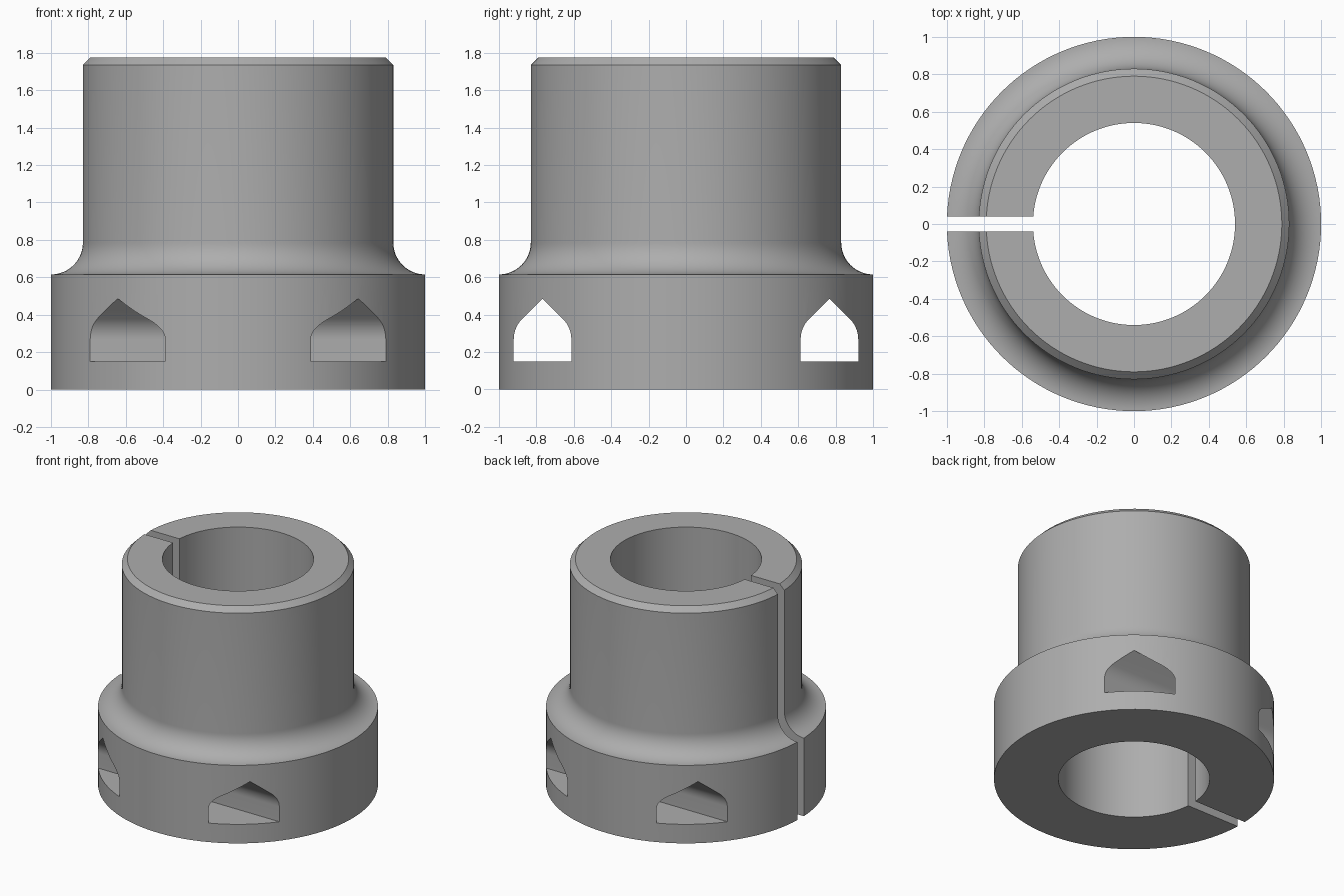
import bpy, bmesh
from math import sin, cos, pi, radians
from mathutils import Matrix, Vector

if "Cube" in bpy.data.objects:
    bpy.data.objects.remove(bpy.data.objects["Cube"])

SEGMENTS = 128
BORE, BODY, FLANGE = 0.54, 0.83, 1.0
FLANGE_TOP, TOP, CHAMFER = 0.615, 1.775, 0.04

grey = bpy.data.materials.new("plain grey")
grey.use_nodes = True
colour = (0.42, 0.42, 0.42, 1)
grey.diffuse_color = colour
grey.node_tree.nodes["Principled BSDF"].inputs["Base Color"].default_value = colour


def make_object(name, bm):
    bmesh.ops.recalc_face_normals(bm, faces=bm.faces)
    mesh = bpy.data.meshes.new(name)
    bm.to_mesh(mesh)
    bm.free()
    mesh.materials.append(grey)
    obj = bpy.data.objects.new(name, mesh)
    bpy.context.collection.objects.link(obj)
    return obj


def arc(cx, cy, r, start, end, steps):
    angles = [radians(start + (end - start) * i / steps) for i in range(steps + 1)]
    return [(cx + r * cos(a), cy + r * sin(a)) for a in angles]


def lathe(name, profile):
    bm = bmesh.new()
    verts = [bm.verts.new((r, 0, z)) for r, z in profile]
    edges = [bm.edges.new((v, verts[i - 1])) for i, v in enumerate(verts)]
    bmesh.ops.spin(bm, geom=verts + edges, axis=(0, 0, 1), cent=(0, 0, 0),
                   angle=2 * pi, steps=SEGMENTS)
    bmesh.ops.remove_doubles(bm, verts=bm.verts, dist=0.0001)
    return make_object(name, bm)


def tunnel_cutter(name, outline):
    # Outline in y and z, extruded along x
    bm = bmesh.new()
    face = bm.faces.new([bm.verts.new((-1.2, y, z)) for y, z in outline])
    new = bmesh.ops.extrude_face_region(bm, geom=[face])["geom"]
    bmesh.ops.translate(bm, vec=(2.4, 0, 0),
                        verts=[g for g in new if isinstance(g, bmesh.types.BMVert)])
    return make_object(name, bm)


# Flanged sleeve with a concave fillet and chamfered rim
fillet = FLANGE - BODY
profile = [(BORE, 0), (FLANGE, 0)]
profile += arc(FLANGE, FLANGE_TOP + fillet, fillet, 270, 180, 16)
profile += [(BODY, TOP - CHAMFER), (BODY - CHAMFER, TOP), (BORE, TOP)]
sleeve = lathe("split_flanged_sleeve", profile)

# Teardrop bolt tunnels with flat floors, one on each side
cutters = []
radius, height, floor = 0.154, 0.268, 0.15
for side in (-1, 1):
    cy = side * 0.767
    outline = [(cy - radius, floor), (cy + radius, floor)]
    outline += arc(cy, height, radius, 0, 45, 8)
    outline += [(cy, height + radius * 2 ** 0.5)]
    outline += arc(cy, height, radius, 135, 180, 8)
    cutters.append(tunnel_cutter("tunnel_cutter", outline))

# Clamping slot through the wall on one side
bm = bmesh.new()
bmesh.ops.create_cube(bm, size=1, matrix=Matrix.LocRotScale(
    Vector((-0.7, 0, 1)), None, Vector((1, 0.08, 3))))
cutters.append(make_object("slot_cutter", bm))

bpy.context.view_layer.objects.active = sleeve
for cutter in cutters:
    cutter.hide_render = True
    cut = sleeve.modifiers.new("cut", "BOOLEAN")
    cut.operation = "DIFFERENCE"
    cut.solver = "EXACT"
    cut.object = cutter
    bpy.ops.object.modifier_apply(modifier=cut.name)
    bpy.data.objects.remove(cutter)

# Smooth the round walls, keep the machined edges crisp
bpy.ops.object.select_all(action="DESELECT")
sleeve.select_set(True)
bpy.ops.object.shade_smooth_by_angle(angle=radians(25))
